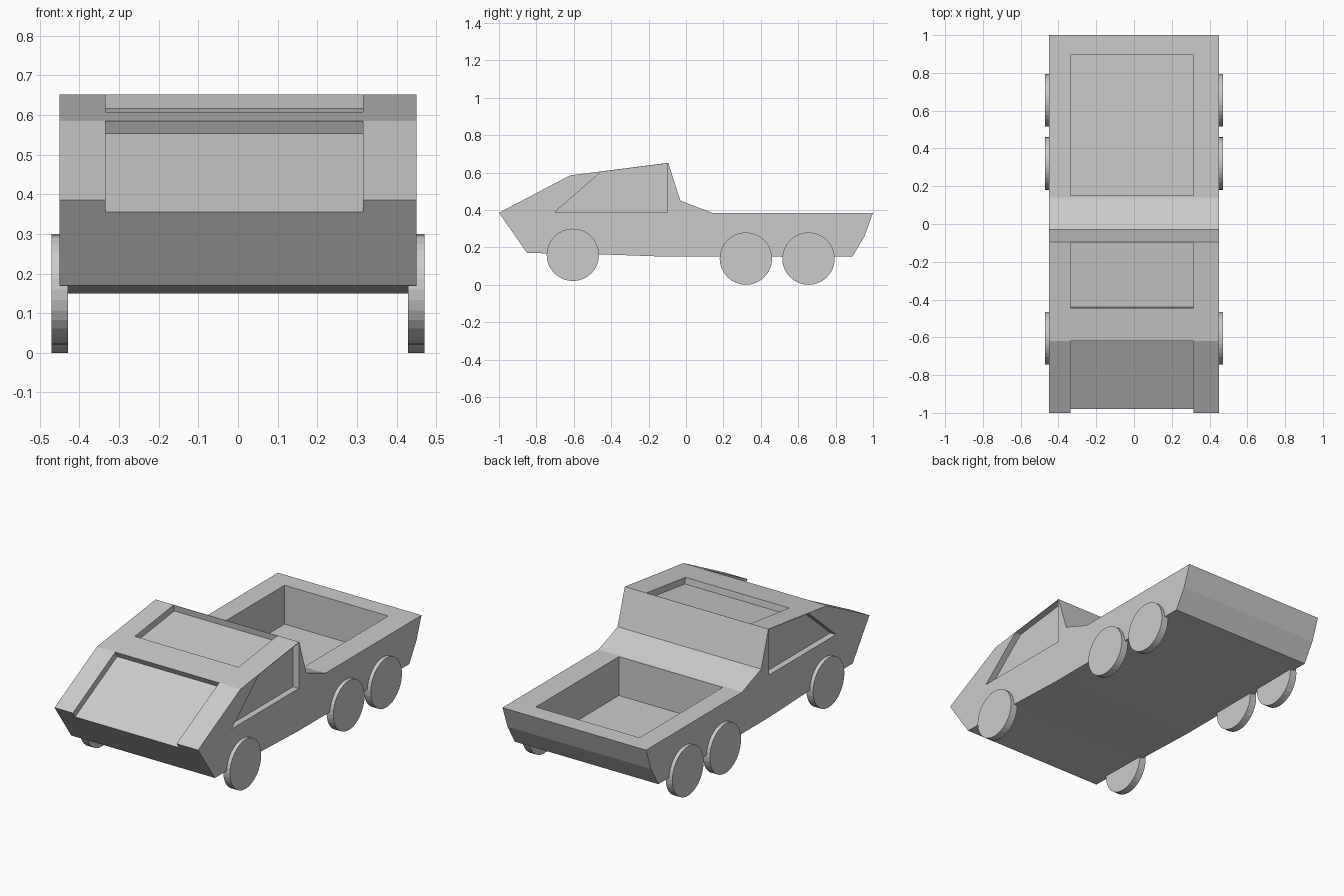
import bpy, math
from mathutils import Vector

if "Cube" in bpy.data.objects:
    bpy.data.objects.remove(bpy.data.objects["Cube"])


def prism(name, profile, x0, x1):
    """Extrude a (y, z) profile along x."""
    n = len(profile)
    verts = [(x, y, z) for x in (x0, x1) for y, z in profile]
    faces = [tuple(range(n)), tuple(range(2 * n - 1, n - 1, -1))]
    faces += [(i, i + n, (i + 1) % n + n, (i + 1) % n) for i in range(n)]
    mesh = bpy.data.meshes.new(name)
    mesh.from_pydata(verts, [], faces)
    obj = bpy.data.objects.new(name, mesh)
    bpy.context.collection.objects.link(obj)
    bpy.context.view_layer.objects.active = obj
    obj.select_set(True)
    bpy.ops.object.mode_set(mode='EDIT')
    bpy.ops.mesh.select_all(action='SELECT')
    bpy.ops.mesh.normals_make_consistent(inside=False)
    bpy.ops.object.mode_set(mode='OBJECT')
    obj.select_set(False)
    return obj


def recess_profile(p, q, depth, height=0.1):
    """Rectangle on the slope p-q, sunk by depth and standing out by height."""
    p, q = Vector(p), Vector(q)
    d = (q - p).normalized()
    up = Vector((-d.y, d.x))
    return [tuple(v) for v in (p - up * depth, q - up * depth, q + up * height, p + up * height)]


def cut(body, profile, x0, x1):
    cutter = prism("cutter", profile, x0, x1)
    cutter.hide_render = True
    mod = body.modifiers.new("recess", 'BOOLEAN')
    mod.operation, mod.solver, mod.object = 'DIFFERENCE', 'EXACT', cutter
    bpy.context.view_layer.objects.active = body
    bpy.ops.object.modifier_apply(modifier=mod.name)
    bpy.data.objects.remove(cutter)


# Truck body from its side profile
body = prism("truck_body", [
    (-1, 0.385), (-0.62, 0.585), (-0.095, 0.652), (-0.03, 0.45), (0.14, 0.385), (1, 0.385),
    (0.955, 0.26), (0.89, 0.15), (-0.1, 0.15), (-0.46, 0.163), (-0.85, 0.17)], -0.45, 0.45)

# Windscreen (open at the nose), roof panel and cargo bed recesses
L, R = -0.335, 0.315
nose, brow = Vector((-1, 0.385)), Vector((-0.62, 0.585))
cut(body, recess_profile(nose - (brow - nose) * 0.3, brow, 0.036), L, R)
cut(body, recess_profile((-0.445, 0.607), (-0.097, 0.652), 0.036), L, R)
cut(body, [(0.15, 0.165), (0.895, 0.165), (0.895, 0.6), (0.15, 0.6)], L, R)

# Side windows, just under the roof edge
window = [(-0.70, 0.39), (-0.455, 0.603), (-0.098, 0.648), (-0.098, 0.39)]
for x0, x1 in ((0.414, 0.6), (-0.6, -0.414)):
    cut(body, window, x0, x1)

# Wheels: six thin discs
for label, y, z in (("front", -0.605, 0.16), ("middle", 0.32, 0.14), ("rear", 0.655, 0.14)):
    for side, x in (("left", -0.45), ("right", 0.45)):
        bpy.ops.mesh.primitive_cylinder_add(vertices=32, radius=0.14, depth=0.042,
                                            location=(x, y, z), rotation=(0, math.pi / 2, 0))
        bpy.context.object.name = f"{label}_wheel_{side}"
